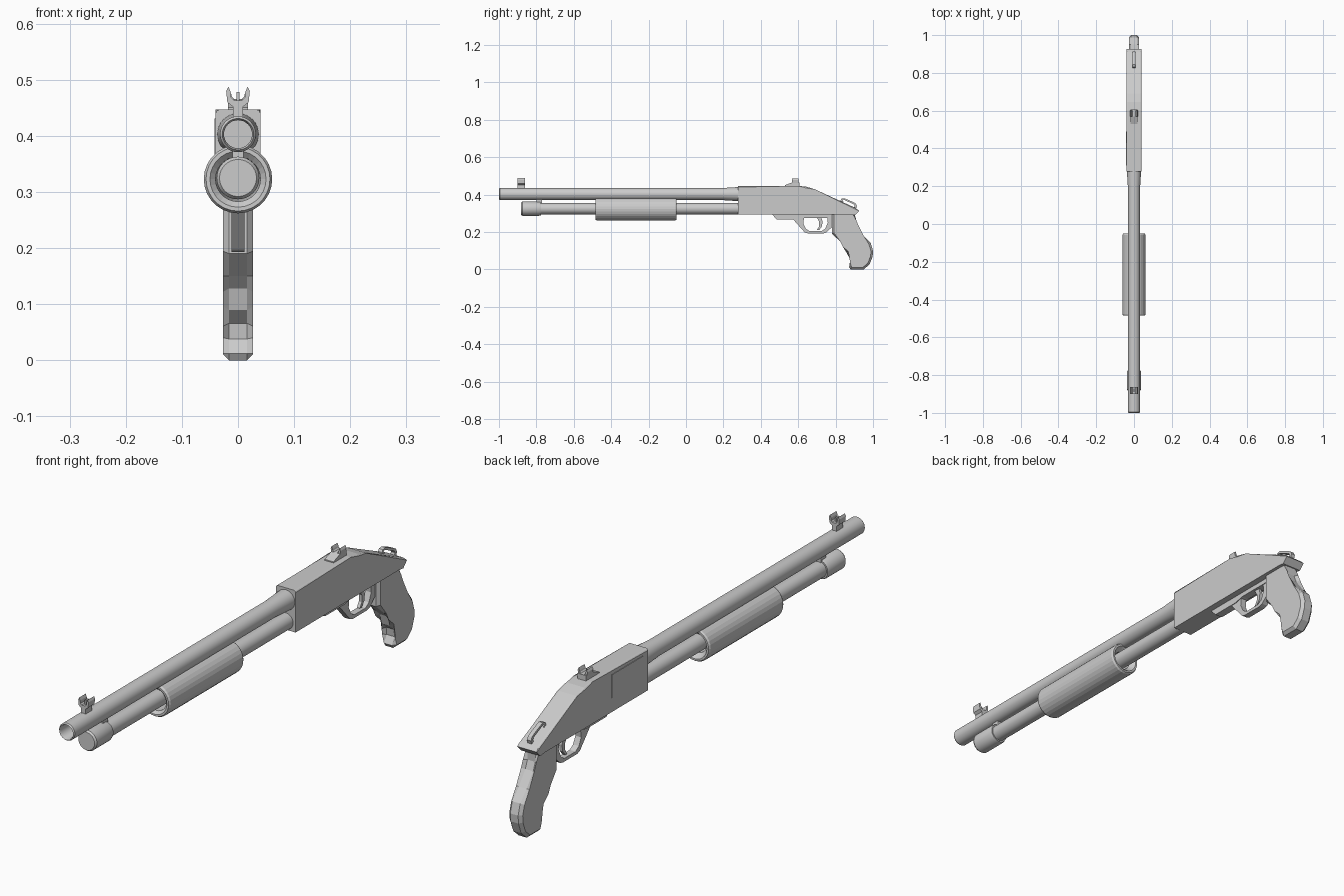
import bpy, bmesh, math

if "Cube" in bpy.data.objects:
    bpy.data.objects.remove(bpy.data.objects["Cube"])


def finish(bm, name, smooth=False):
    bmesh.ops.recalc_face_normals(bm, faces=bm.faces)
    me = bpy.data.meshes.new(name)
    bm.to_mesh(me)
    bm.free()
    ob = bpy.data.objects.new(name, me)
    bpy.context.collection.objects.link(ob)
    if smooth:
        bpy.ops.object.select_all(action='DESELECT')
        ob.select_set(True)
        bpy.context.view_layer.objects.active = ob
        bpy.ops.object.shade_smooth_by_angle(angle=math.radians(30))
    return ob


def prism(name, pts, lo, hi, axis='X', bevel=0, pick=None, segments=1):
    """Extrude a (y,z) outline along X, or an (x,z) outline along Y."""
    bm = bmesh.new()
    place = (lambda p, t: (t, p[0], p[1])) if axis == 'X' else (lambda p, t: (p[0], t, p[1]))
    rings = [[bm.verts.new(place(p, t)) for p in pts] for t in (lo, hi)]
    for ring in rings:
        bm.faces.new(ring)
    n = len(pts)
    for i in range(n):
        j = (i + 1) % n
        bm.faces.new((rings[0][i], rings[0][j], rings[1][j], rings[1][i]))
    if bevel:
        rim = [e for e in bm.edges if abs(e.verts[0].co.x - e.verts[1].co.x) < 1e-6
               and (pick is None or pick(e.verts[0].co, e.verts[1].co))]
        bmesh.ops.bevel(bm, geom=rim, offset=bevel, offset_type='OFFSET',
                        segments=segments, profile=0.5, affect='EDGES', clamp_overlap=True)
    return finish(bm, name)


def lathe(name, prof, zc, sides=32, closed=False, cut_z=None, smooth=True):
    """Turn a (radius, y) profile around a Y axis at height zc."""
    bm = bmesh.new()
    rings = []
    for r, y in prof:
        rings.append([bm.verts.new((r * math.sin(a), y, zc + r * math.cos(a)))
                      for a in (2 * math.pi * k / sides for k in range(sides))])
    pairs = list(zip(rings, rings[1:]))
    if closed:
        pairs.append((rings[-1], rings[0]))
    else:
        bm.faces.new(rings[0])
        bm.faces.new(rings[-1])
    for a, b in pairs:
        for k in range(sides):
            m = (k + 1) % sides
            bm.faces.new((a[k], a[m], b[m], b[k]))
    if cut_z is not None:
        geom = bm.verts[:] + bm.edges[:] + bm.faces[:]
        res = bmesh.ops.bisect_plane(bm, geom=geom, plane_co=(0, 0, cut_z),
                                     plane_no=(0, 0, 1), clear_outer=True)
        edges = [e for e in res['geom_cut'] if isinstance(e, bmesh.types.BMEdge)]
        bmesh.ops.holes_fill(bm, edges=edges)
    return finish(bm, name, smooth)


def box(name, x0, x1, y0, y1, z0, z1):
    return prism(name, [(y0, z0), (y1, z0), (y1, z1), (y0, z1)], x0, x1)


# Barrel with a hollow muzzle and a flare at the receiver
lathe("barrel", [(0.025, -0.8), (0.025, -0.992), (0.028, -1.0), (0.032, -0.995),
                 (0.032, 0.19), (0.037, 0.27), (0.037, 0.30)], 0.403)

# Magazine tube, end cap and the lug joining it to the barrel
lathe("magazine_tube", [(0.03, -0.80), (0.03, 0.30)], 0.325)
lathe("magazine_cap", [(0.033, -0.882), (0.038, -0.875), (0.038, -0.785), (0.035, -0.775)], 0.325)
box("barrel_lug", -0.01, 0.01, -0.80, -0.77, 0.35, 0.38)

# Sliding pump, open in the middle and trimmed under the barrel
lathe("pump_grip", [(0.040, -0.475), (0.050, -0.485), (0.057, -0.485), (0.061, -0.478),
                    (0.061, -0.057), (0.057, -0.05), (0.050, -0.05), (0.034, -0.07)],
      0.323, sides=28, closed=True, cut_z=0.379, smooth=False)

# Receiver with rounded upper edges
prism("receiver", [(0.278, 0.293), (0.278, 0.447), (0.60, 0.447), (0.645, 0.442), (0.69, 0.428),
                   (0.91, 0.327), (0.926, 0.312), (0.905, 0.29), (0.88, 0.293)],
      -0.04, 0.04, bevel=0.021, segments=2,
      pick=lambda a, b: (a.z + b.z) / 2 > 0.36 and abs(a.y - b.y) > 0.03)
box("ejection_port_cover", -0.042, -0.03, 0.31, 0.49, 0.345, 0.431)

# Pistol grip
prism("pistol_grip", [(0.78, 0.30), (0.78, 0.19), (0.825, 0.15), (0.848, 0.128), (0.858, 0.09),
                      (0.885, 0.066), (0.888, 0.038), (0.872, 0.012), (0.88, 0.0), (0.95, 0.0),
                      (0.982, 0.028), (0.998, 0.07), (1.0, 0.10), (0.988, 0.14), (0.95, 0.18),
                      (0.912, 0.23), (0.90, 0.26), (0.90, 0.30)],
      -0.027, 0.027, bevel=0.011, pick=lambda a, b: max(a.z, b.z) < 0.295 or abs(a.y - b.y) < 0.001)

# Trigger group: plate, guard bow and crescent trigger
prism("trigger_plate", [(0.46, 0.295), (0.485, 0.267), (0.60, 0.267), (0.64, 0.276),
                        (0.79, 0.276), (0.79, 0.295)], -0.015, 0.015)
prism("trigger_guard", [(0.56, 0.285), (0.575, 0.265), (0.635, 0.198), (0.65, 0.193), (0.735, 0.193),
                        (0.75, 0.198), (0.79, 0.235), (0.79, 0.285), (0.755, 0.285), (0.758, 0.25),
                        (0.745, 0.218), (0.725, 0.205), (0.66, 0.205), (0.64, 0.218), (0.627, 0.245),
                        (0.632, 0.285)], -0.012, 0.012)
prism("trigger", [(0.695, 0.285), (0.712, 0.255), (0.712, 0.23), (0.70, 0.211), (0.712, 0.211),
                  (0.727, 0.23), (0.73, 0.255), (0.722, 0.285)], -0.006, 0.006)


# Open sights share a U-shaped outline
def sight_ears(name, z0, zb, zt, stem, half, y0, y1):
    right = [(stem, z0), (stem, zb - 0.008), (half, zb), (half + 0.002, zt - 0.008),
             (half - 0.002, zt), (half - 0.006, zt - 0.01), (half - 0.007, zb + 0.008),
             (half - 0.012, zb + 0.003)]
    left = [(-x, z) for x, z in reversed(right)]
    prism(name, right + left, y0, y1, axis='Y')


sight_ears("front_sight", 0.43, 0.460, 0.488, 0.009, 0.019, -0.90, -0.862)
box("front_sight_post", -0.003, 0.003, -0.89, -0.872, 0.455, 0.478)
prism("rear_sight_base", [(0.53, 0.44), (0.53, 0.451), (0.57, 0.466), (0.607, 0.466), (0.607, 0.44)],
      -0.018, 0.018)
sight_ears("rear_sight", 0.445, 0.462, 0.485, 0.017, 0.018, 0.568, 0.602)

# Sling loop on the rear slope
prism("sling_loop", [(0.826, 0.355), (0.842, 0.362), (0.836, 0.371), (0.843, 0.373), (0.898, 0.348),
                     (0.902, 0.340), (0.895, 0.325), (0.908, 0.322), (0.914, 0.340), (0.908, 0.352),
                     (0.895, 0.360), (0.845, 0.381), (0.832, 0.378), (0.826, 0.370)], -0.008, 0.008)
